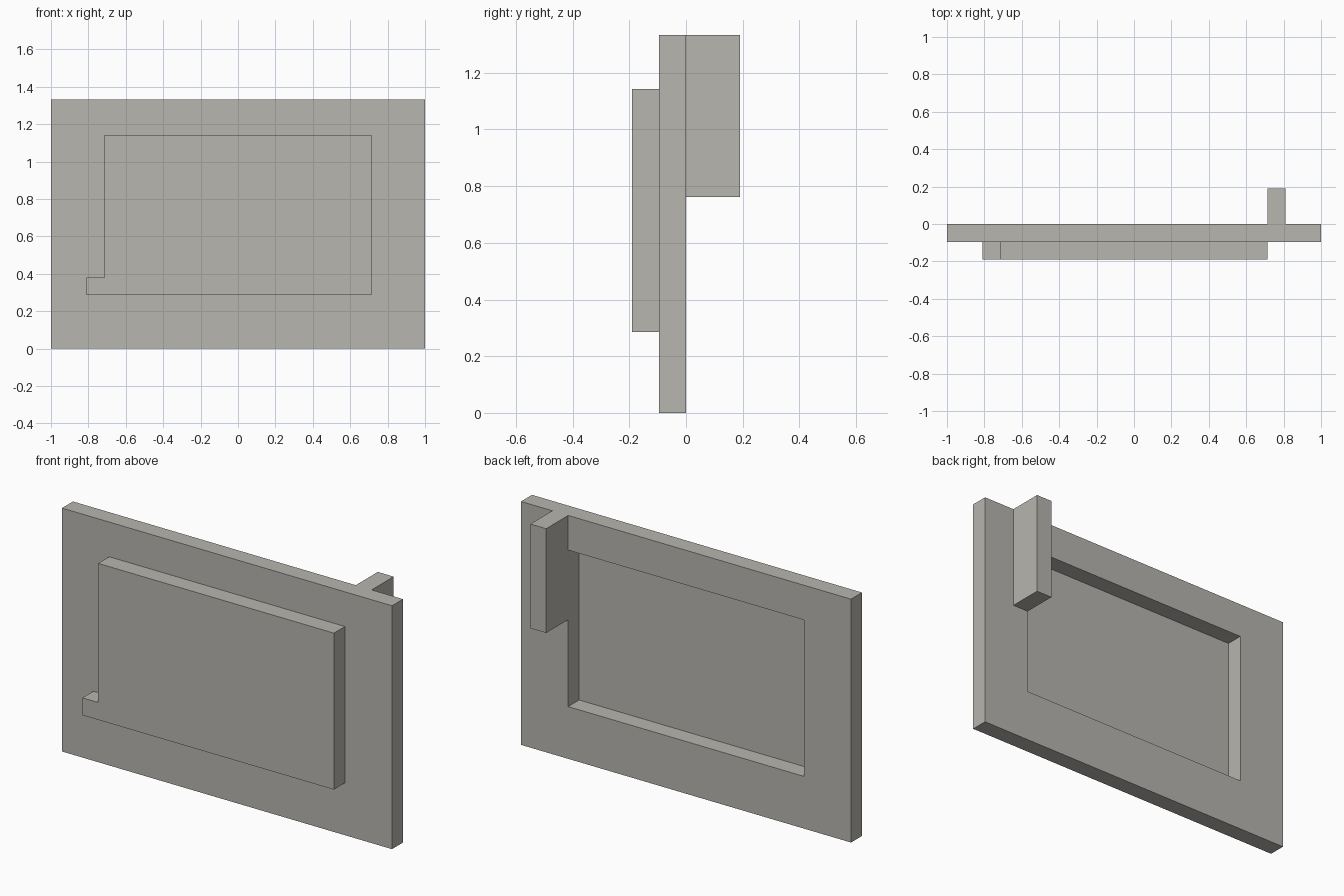
import bpy
import bmesh

cube = bpy.data.objects.get("Cube")
if cube:
    bpy.data.objects.remove(cube, do_unlink=True)

# Key dimensions
THICK = 0.095
HEIGHT = 1.333
SIDE = 0.714              # half width of the opening
LOW, HIGH = 0.286, 1.143  # opening bottom and top
TAB = 0.81                # outer edge of the foot and the fin

stone = bpy.data.materials.new("warm grey")
stone.use_nodes = True
grey = (0.48, 0.465, 0.43, 1)
stone.diffuse_color = grey
stone.node_tree.nodes["Principled BSDF"].inputs["Base Color"].default_value = grey


def rectangle(x0, x1, z0, z1):
    return [(x0, z0), (x1, z0), (x1, z1), (x0, z1)]


def extrude_profile(name, outline, y0, y1, hole=None):
    """Extrude an x-z outline, or the ring between it and a matching hole."""
    bm = bmesh.new()
    outer = [bm.verts.new((x, y0, z)) for x, z in outline]
    if hole:
        inner = [bm.verts.new((x, y0, z)) for x, z in hole]
        for i in range(len(outer)):
            j = (i + 1) % len(outer)
            bm.faces.new((outer[i], outer[j], inner[j], inner[i]))
    else:
        bm.faces.new(outer)
    result = bmesh.ops.extrude_face_region(bm, geom=bm.faces[:])
    moved = [v for v in result["geom"] if isinstance(v, bmesh.types.BMVert)]
    bmesh.ops.translate(bm, verts=moved, vec=(0, y1 - y0, 0))
    bmesh.ops.recalc_face_normals(bm, faces=bm.faces[:])
    mesh = bpy.data.meshes.new(name)
    bm.to_mesh(mesh)
    bm.free()
    mesh.materials.append(stone)
    obj = bpy.data.objects.new(name, mesh)
    bpy.context.collection.objects.link(obj)
    return obj


# Wall plate, open in the middle
extrude_profile("wall_frame", rectangle(-1, 1, 0, HEIGHT), -THICK, 0,
                hole=rectangle(-SIDE, SIDE, LOW, HIGH))

# Raised front panel with a small foot; its back closes the opening
foot_top = LOW + THICK
panel = [(-TAB, LOW), (SIDE, LOW), (SIDE, HIGH), (-SIDE, HIGH),
         (-SIDE, foot_top), (-TAB, foot_top)]
extrude_profile("front_panel", panel, -2 * THICK, -THICK)

# Upright fin on the back, flush with the top edge
extrude_profile("back_fin", rectangle(SIDE, TAB, 0.762, HEIGHT), 0, 2 * THICK)
